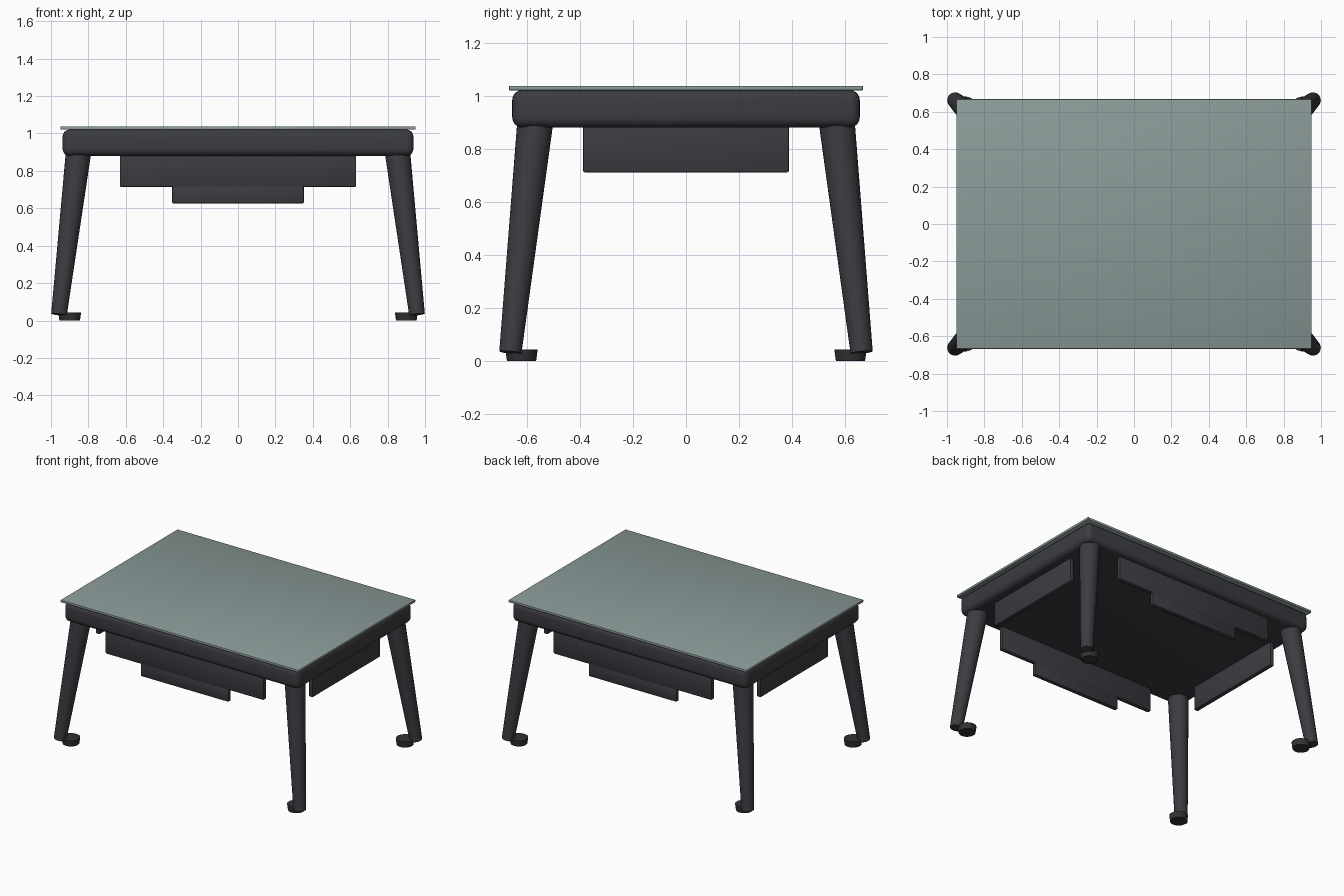
import bpy
import math
from mathutils import Vector

if "Cube" in bpy.data.objects:
    bpy.data.objects.remove(bpy.data.objects["Cube"])


def material(name, rgb):
    m = bpy.data.materials.new(name)
    m.diffuse_color = (*rgb, 1.0)
    m.use_nodes = True
    m.node_tree.nodes["Principled BSDF"].inputs["Base Color"].default_value = m.diffuse_color
    return m


DARK = material("charcoal_frame", (0.045, 0.044, 0.053))
FOOT = material("black_rubber", (0.032, 0.032, 0.036))
GLASS = material("grey_green_glass", (0.255, 0.325, 0.315))


def finish(ob, name, mat):
    ob.name = name
    ob.data.name = name
    ob.data.materials.append(mat)
    bpy.ops.object.shade_smooth_by_angle(angle=math.radians(35))
    return ob


def box(name, lo, hi, mat, bevel, segments):
    """Bevelled box between two corners."""
    bpy.ops.mesh.primitive_cube_add(size=1)
    ob = bpy.context.object
    lo, hi = Vector(lo), Vector(hi)
    ob.location = (lo + hi) / 2
    ob.scale = hi - lo
    bpy.ops.object.transform_apply(location=False, rotation=False, scale=True)
    mod = ob.modifiers.new("bevel", 'BEVEL')
    mod.width = bevel
    mod.segments = segments
    bpy.ops.object.modifier_apply(modifier=mod.name)
    return finish(ob, name, mat)


def taper(name, bottom, top, r_bottom, r_top, mat):
    """Tapered cylinder between two points."""
    a, b = Vector(bottom), Vector(top)
    bpy.ops.mesh.primitive_cone_add(vertices=32, radius1=r_bottom, radius2=r_top,
                                    depth=(b - a).length, location=(a + b) / 2)
    ob = bpy.context.object
    ob.rotation_euler = (b - a).to_track_quat('Z', 'Y').to_euler()
    return finish(ob, name, mat)


# table body and glass top
box("table_frame", (-0.938, -0.655, 0.88), (0.938, 0.655, 1.021), DARK, 0.038, 5)
box("glass_top", (-0.95, -0.667, 1.02), (0.95, 0.667, 1.037), GLASS, 0.003, 2)

# hanging panels below the frame
for s, label in ((-1, "front"), (1, "back")):
    y0, y1 = sorted((s * 0.58, s * 0.612))
    box(label + "_apron", (-0.632, y0, 0.713), (0.632, y1, 0.90), DARK, 0.008, 2)
    box(label + "_lower_panel", (-0.352, y0, 0.625), (0.352, y1, 0.72), DARK, 0.008, 2)
for s, label in ((-1, "left"), (1, "right")):
    x0, x1 = sorted((s * 0.834, s * 0.867))
    box(label + "_apron", (x0, -0.388, 0.71), (x1, 0.388, 0.90), DARK, 0.008, 2)

# splayed legs with round foot pads set inward
for sx, lx in ((-1, "left"), (1, "right")):
    for sy, ly in ((-1, "front"), (1, "back")):
        taper(f"{ly}_{lx}_leg", (sx * 0.957, sy * 0.662, 0.032),
              (sx * 0.848, sy * 0.564, 0.94), 0.042, 0.069, DARK)
        taper(f"{ly}_{lx}_foot", (sx * 0.90, sy * 0.62, 0.0),
              (sx * 0.90, sy * 0.62, 0.043), 0.055, 0.061, FOOT)
